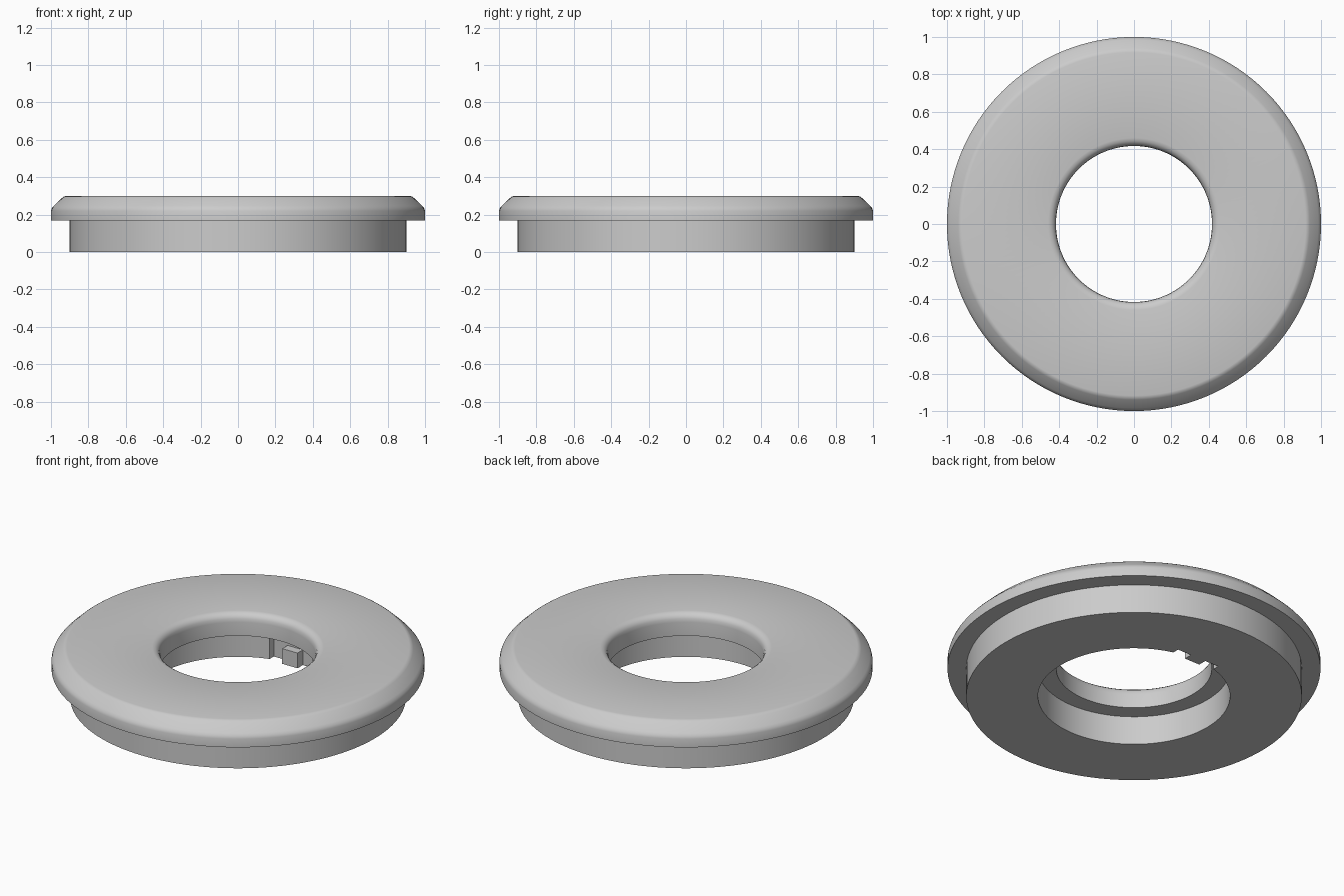
import bpy, bmesh
from math import radians, tau
from mathutils import Vector

cube = bpy.data.objects.get("Cube")
if cube:
    bpy.data.objects.remove(cube)

# Single grey material
grey = bpy.data.materials.new("plain grey")
grey.use_nodes = True
color = (0.6, 0.6, 0.6, 1)
grey.diffuse_color = color
grey.node_tree.nodes["Principled BSDF"].inputs["Base Color"].default_value = color


def add_object(name, bm):
    bmesh.ops.recalc_face_normals(bm, faces=bm.faces)
    mesh = bpy.data.meshes.new(name)
    bm.to_mesh(mesh)
    bm.free()
    mesh.materials.append(grey)
    obj = bpy.data.objects.new(name, mesh)
    bpy.context.collection.objects.link(obj)
    return obj


def lathe(name, profile, steps=128):
    bm = bmesh.new()
    verts = [bm.verts.new((r, 0, z)) for r, z in profile]
    edges = [bm.edges.new((a, b)) for a, b in zip(verts, verts[1:] + verts[:1])]
    bmesh.ops.spin(bm, geom=verts + edges, cent=(0, 0, 0), axis=(0, 0, 1),
                   angle=tau, steps=steps, use_merge=True)
    bmesh.ops.remove_doubles(bm, verts=bm.verts, dist=1e-5)
    return add_object(name, bm)


def box(name, low, high):
    low, high = Vector(low), Vector(high)
    bm = bmesh.new()
    bmesh.ops.create_cube(bm, size=1)
    bmesh.ops.scale(bm, vec=high - low, verts=bm.verts)
    bmesh.ops.translate(bm, vec=(low + high) / 2, verts=bm.verts)
    return add_object(name, bm)


# Flanged ring: rim, chamfered top, rounded bore and counterbore underneath
ring = lathe("flanged_ring", [
    (0.515, 0), (0.9, 0), (0.9, 0.17), (1, 0.17),
    (1, 0.22), (0.995, 0.235), (0.985, 0.247), (0.94, 0.29), (0.93, 0.297), (0.918, 0.3),
    (0.46, 0.3), (0.443, 0.296), (0.428, 0.285), (0.42, 0.27), (0.417, 0.25),
    (0.417, 0.17), (0.515, 0.17)])

# Shallow recess in the counterbore wall
cutter = box("recess_cutter", (-0.14, 0.4, -0.1), (0.14, 0.535, 0.1695))
cutter.hide_render = True
cut = ring.modifiers.new("recess", "BOOLEAN")
cut.operation = "DIFFERENCE"
cut.solver = "EXACT"
cut.object = cutter
bpy.context.view_layer.objects.active = ring
ring.select_set(True)
bpy.ops.object.modifier_apply(modifier=cut.name)
bpy.data.objects.remove(cutter)

# Smooth round surfaces, keeping machined edges crisp
bpy.ops.object.shade_smooth_by_angle(angle=radians(30))

# Small locating key inside the recess
box("locating_key", (-0.05, 0.485, 0), (0.05, 0.56, 0.09))
